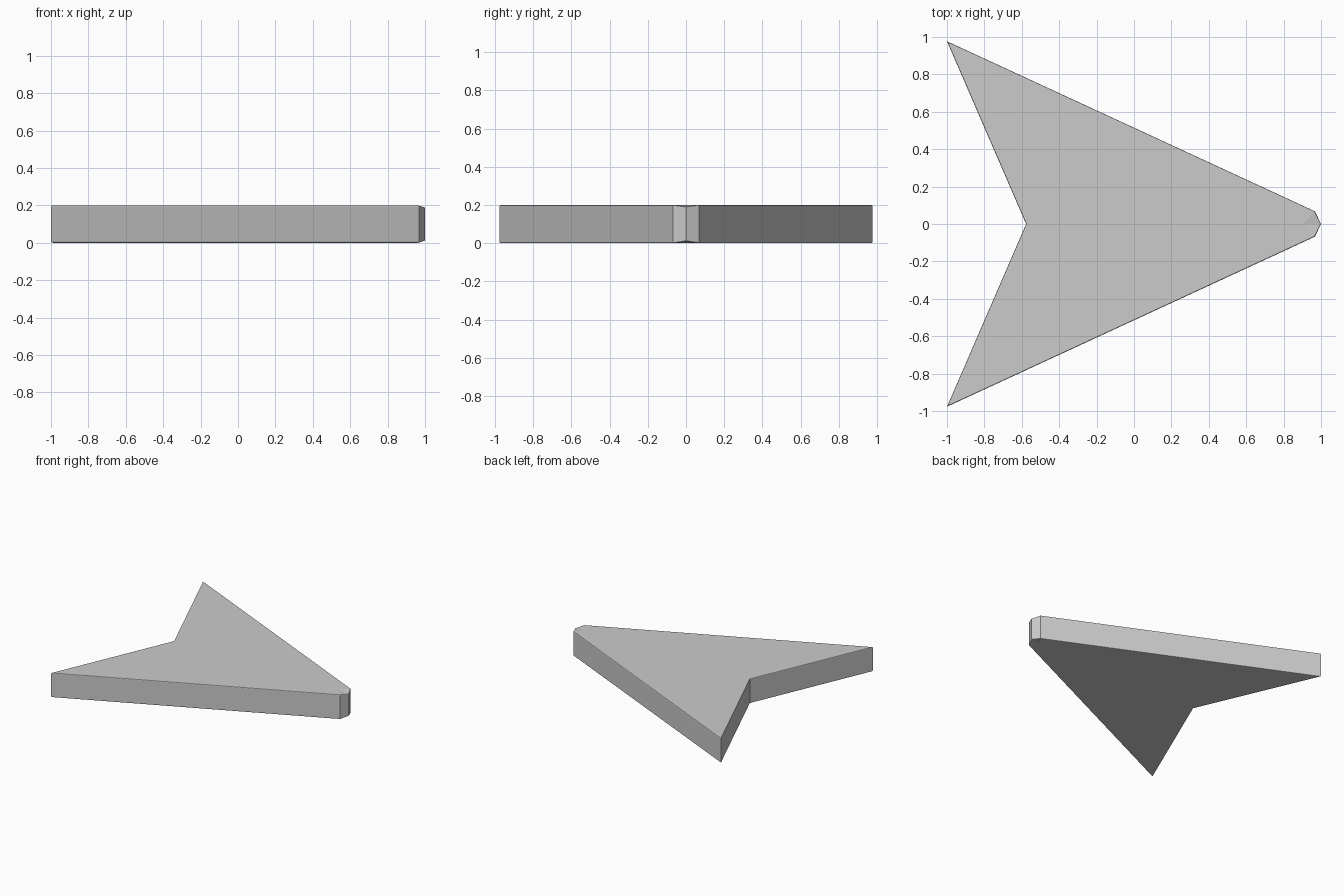
import bpy, bmesh, math

if "Cube" in bpy.data.objects:
    bpy.data.objects.remove(bpy.data.objects["Cube"])

# Half of the arrowhead outline: notch, wing tip, nose corner, nose point, nose crease
half = [(-0.577, 0), (-1.0, 0.977), (0.967, 0.068), (1.0, 0), (0.905, 0)]
HEIGHT = 0.2
DIP = 0.01

bm = bmesh.new()


def make_half(sign):
    rings = []
    for z, d in ((0, DIP), (HEIGHT, -DIP)):
        rings.append([bm.verts.new((x, sign * y, z + (d if i == 3 else 0)))
                      for i, (x, y) in enumerate(half)])
    # Flat caps with a small facet at the nose
    for r in rings:
        bm.faces.new((r[0], r[1], r[2], r[4]))
        bm.faces.new((r[2], r[3], r[4]))
    # Side walls
    lo, hi = rings
    for i in range(3):
        bm.faces.new((lo[i], lo[i + 1], hi[i + 1], hi[i]))


make_half(1)
make_half(-1)
bmesh.ops.remove_doubles(bm, verts=bm.verts, dist=1e-5)
bmesh.ops.recalc_face_normals(bm, faces=bm.faces)

# Slightly softened rim around top and bottom
rim = [e for e in bm.edges
       if len(e.link_faces) == 2
       and e.calc_face_angle(0) > math.radians(60)
       and abs(e.verts[0].co.z - e.verts[1].co.z) < 0.05]
bmesh.ops.bevel(bm, geom=rim, offset=0.006, segments=2, profile=0.5,
                affect='EDGES', clamp_overlap=True)

mesh = bpy.data.meshes.new("arrowhead")
bm.to_mesh(mesh)
bm.free()
arrow = bpy.data.objects.new("arrowhead", mesh)
bpy.context.collection.objects.link(arrow)
